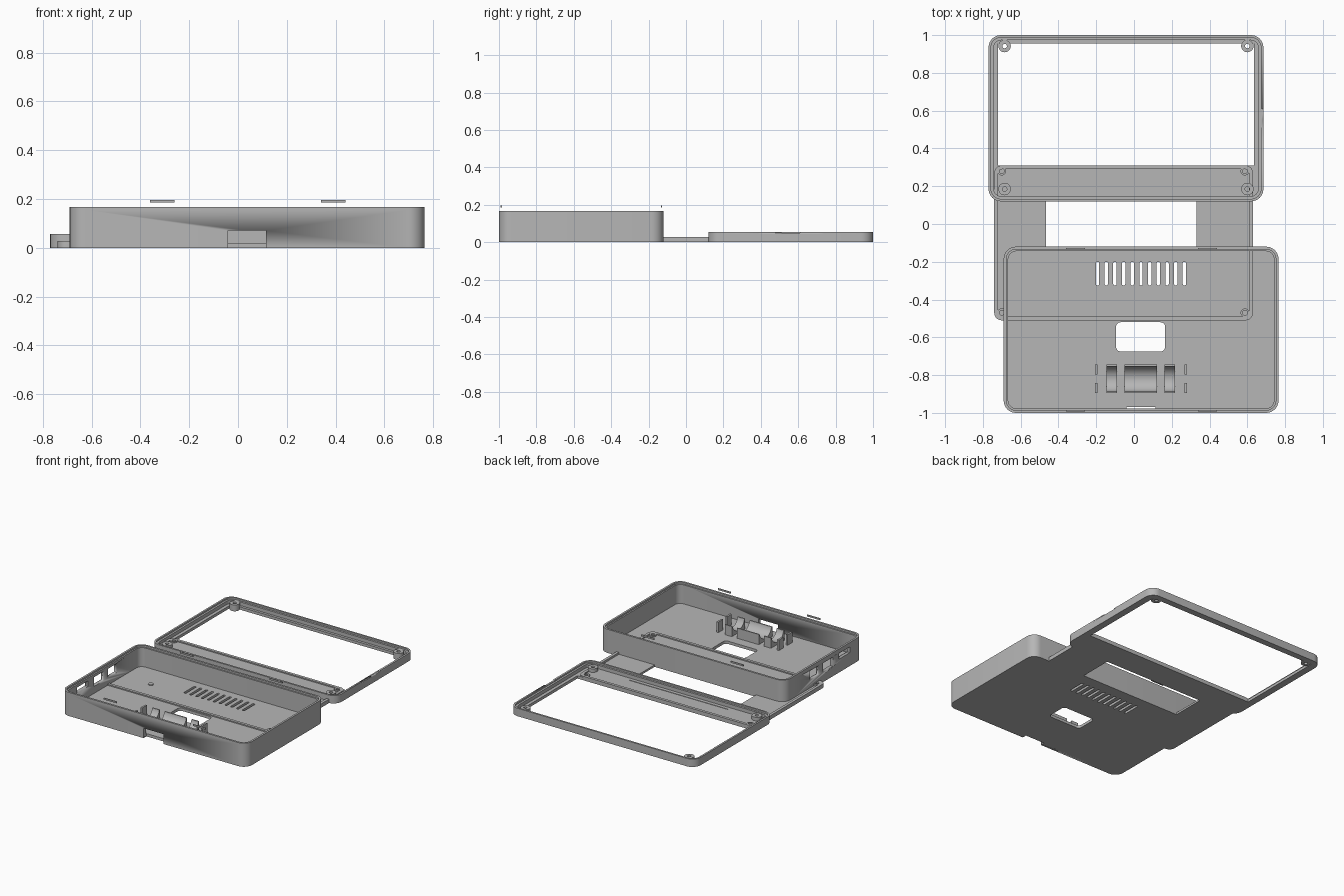
import bpy, bmesh, math

if "Cube" in bpy.data.objects:
    bpy.data.objects.remove(bpy.data.objects["Cube"])

grey = bpy.data.materials.new("plastic_grey")
grey.diffuse_color = (0.47, 0.47, 0.47, 1)
grey.use_nodes = True
grey.node_tree.nodes["Principled BSDF"].inputs["Base Color"].default_value = grey.diffuse_color


def rect(x0, x1, y0, y1, r=0.0, n=8):
    """Outline of a rectangle with rounded corners."""
    if r <= 0:
        return [(x0, y0), (x1, y0), (x1, y1), (x0, y1)]
    pts = []
    for cx, cy, a in ((x1 - r, y0 + r, -90), (x1 - r, y1 - r, 0),
                      (x0 + r, y1 - r, 90), (x0 + r, y0 + r, 180)):
        for i in range(n + 1):
            t = math.radians(a + 90 * i / n)
            pts.append((cx + r * math.cos(t), cy + r * math.sin(t)))
    return pts


def circle(x, y, r, n=20):
    return [(x + r * math.cos(math.tau * i / n), y + r * math.sin(math.tau * i / n)) for i in range(n)]


def panel(name, z0, z1, *loops):
    """Extruded flat outline; outlines after the first are holes."""
    cu = bpy.data.curves.new(name, 'CURVE')
    cu.dimensions, cu.fill_mode = '2D', 'BOTH'
    cu.extrude = (z1 - z0) / 2
    for pts in loops:
        s = cu.splines.new('POLY')
        s.points.add(len(pts) - 1)
        for p, q in zip(s.points, pts):
            p.co = (q[0], q[1], 0, 1)
        s.use_cyclic_u = True
    ob = bpy.data.objects.new(name, cu)
    bpy.context.collection.objects.link(ob)
    bpy.ops.object.select_all(action='DESELECT')
    ob.select_set(True)
    bpy.context.view_layer.objects.active = ob
    bpy.ops.object.convert(target='MESH')
    ob = bpy.context.object
    bm = bmesh.new()
    bm.from_mesh(ob.data)
    bmesh.ops.remove_doubles(bm, verts=bm.verts, dist=1e-5)
    bmesh.ops.translate(bm, verts=bm.verts, vec=(0, 0, (z0 + z1) / 2))
    bmesh.ops.recalc_face_normals(bm, faces=bm.faces)
    bm.to_mesh(ob.data)
    bm.free()
    ob.data.materials.clear()
    ob.data.materials.append(grey)
    bpy.ops.object.shade_smooth_by_angle(angle=math.radians(30))
    return ob


def box(name, x0, x1, y0, y1, z0, z1):
    return panel(name, z0, z1, rect(x0, x1, y0, y1))


def cut(ob, *bounds):
    """Cut a rectangular opening."""
    c = box("cutter", *bounds)
    c.hide_render = True
    c.hide_set(True)
    m = ob.modifiers.new("opening", 'BOOLEAN')
    m.operation, m.object, m.solver = 'DIFFERENCE', c, 'EXACT'


# ---- deep case: floor with vents and window, walls with ports
BX0, BX1, BY0, BY1 = -0.69, 0.765, -1.0, -0.12
vents = [rect(x - 0.009, x + 0.009, -0.325, -0.2, 0.008, 3)
         for x in (-0.193 + 0.046 * i for i in range(11))]
panel("case_floor", 0, 0.02,
      [(BX0 + 0.01, BY1 - 0.06), (BX0 + 0.01, BY0 + 0.06), (BX0 + 0.06, BY0 + 0.01),
       (-0.04, BY0 + 0.01), (-0.04, -0.968), (0.115, -0.968), (0.115, BY0 + 0.01),
       (BX1 - 0.06, BY0 + 0.01), (BX1 - 0.01, BY0 + 0.06), (BX1 - 0.01, BY1 - 0.06),
       (BX1 - 0.06, BY1 - 0.01), (BX0 + 0.06, BY1 - 0.01)],
      rect(-0.095, 0.165, -0.675, -0.52, 0.025), *vents)
wall = panel("case_wall", 0, 0.155, rect(BX0, BX1, BY0, BY1, 0.065),
             rect(BX0 + 0.024, BX1 - 0.024, BY0 + 0.024, BY1 - 0.024, 0.042))
panel("case_lip", 0.155, 0.167, rect(BX0, BX1, BY0, BY1, 0.065),
      rect(BX0 + 0.014, BX1 - 0.014, BY0 + 0.014, BY1 - 0.014, 0.052))
cut(wall, -0.04, 0.115, -1.05, -0.95, -0.05, 0.07)
for y0, y1, z0, z1 in ((-0.85, -0.73, 0.095, 0.135), (-0.66, -0.55, 0.07, 0.135),
                       (-0.505, -0.405, 0.07, 0.135)):
    cut(wall, BX0 - 0.05, BX0 + 0.05, y0, y1, z0, z1)

# ---- snap tabs over the long walls
for x in (-0.36, 0.34):
    for y in (-0.992, -0.134):
        box("snap_tab", x, x + 0.1, y, y + 0.007, 0.185, 0.196)


# ---- cradle: blocks with a round trough, and thin guide posts
def cradle(name, x0, x1):
    yc, w, zc, r, h = -0.82, 0.075, 0.105, 0.068, 0.092
    a0 = math.asin((h - zc) / r)
    prof = [(yc - w, 0.015), (yc + w, 0.015), (yc + w, h)]
    prof += [(yc + r * math.cos(t), zc + r * math.sin(t))
             for t in (a0 + (-math.pi - 2 * a0) * i / 20 for i in range(21))]
    prof.append((yc - w, h))
    bm = bmesh.new()
    f = bm.faces.new([bm.verts.new((x0, y, z)) for y, z in prof])
    g = bmesh.ops.extrude_face_region(bm, geom=[f])
    bmesh.ops.translate(bm, vec=(x1 - x0, 0, 0),
                        verts=[v for v in g["geom"] if isinstance(v, bmesh.types.BMVert)])
    bmesh.ops.recalc_face_normals(bm, faces=bm.faces)
    me = bpy.data.meshes.new(name)
    bm.to_mesh(me)
    bm.free()
    me.materials.append(grey)
    ob = bpy.data.objects.new(name, me)
    bpy.context.collection.objects.link(ob)
    bpy.ops.object.select_all(action='DESELECT')
    ob.select_set(True)
    bpy.context.view_layer.objects.active = ob
    bpy.ops.object.shade_smooth_by_angle(angle=math.radians(30))


for x0, x1 in ((-0.145, -0.09), (-0.05, 0.122), (0.162, 0.217)):
    cradle("cradle", x0, x1)
for x in (-0.207, 0.268):
    for y in (-0.895, -0.797):
        box("guide_post", x, x + 0.013, y, y + 0.052, 0.015, 0.095)

# ---- small indicator peg on the case floor
panel("floor_peg", 0.015, 0.026, circle(-0.445, -0.34, 0.018, 12))

# ---- back plate: low tray with a raised rim and screw corners
PX0, PX1, PY0, PY1 = -0.74, 0.63, -0.51, 0.31
opening = rect(-0.465, 0.33, -0.42, 0.13)
screws = [(-0.7, 0.28), (0.587, 0.28), (-0.7, -0.47), (0.587, -0.47)]
panel("plate_floor", 0, 0.014, rect(PX0 + 0.005, PX1 - 0.005, PY0 + 0.005, PY1 - 0.005, 0.035), opening)
panel("plate_rim", 0, 0.028, rect(PX0, PX1, PY0, PY1, 0.04),
      rect(PX0 + 0.02, PX1 - 0.02, PY0 + 0.02, PY1 - 0.02, 0.022))
for x, y in screws:
    panel("plate_screw_boss", 0, 0.028, circle(x, y, 0.023), circle(x, y, 0.013))

# ---- screen bezel: floor frame, stepped wall, corner bosses
FX0, FX1, FY0, FY1 = -0.77, 0.685, 0.12, 1.0
panel("bezel_floor", 0, 0.02, rect(FX0 + 0.01, FX1 - 0.01, FY0 + 0.01, FY1 - 0.01, 0.055),
      rect(-0.72, 0.635, 0.31, 0.955), rect(-0.45, 0.32, 0.172, 0.177))
panel("bezel_step", 0, 0.045, rect(FX0, FX1, FY0, FY1, 0.065),
      rect(FX0 + 0.027, FX1 - 0.027, FY0 + 0.027, FY1 - 0.027, 0.04))
lip = panel("bezel_lip", 0.045, 0.056, rect(FX0, FX1, FY0, FY1, 0.065),
            rect(FX0 + 0.013, FX1 - 0.013, FY0 + 0.013, FY1 - 0.013, 0.052))
cut(lip, FX1 - 0.05, FX1 + 0.05, 0.51, 0.61, 0.05, 0.08)
for x in (-0.685, 0.6):
    for y in (0.185, 0.942):
        panel("bezel_boss", 0, 0.045, circle(x, y, 0.033), circle(x, y, 0.012))
